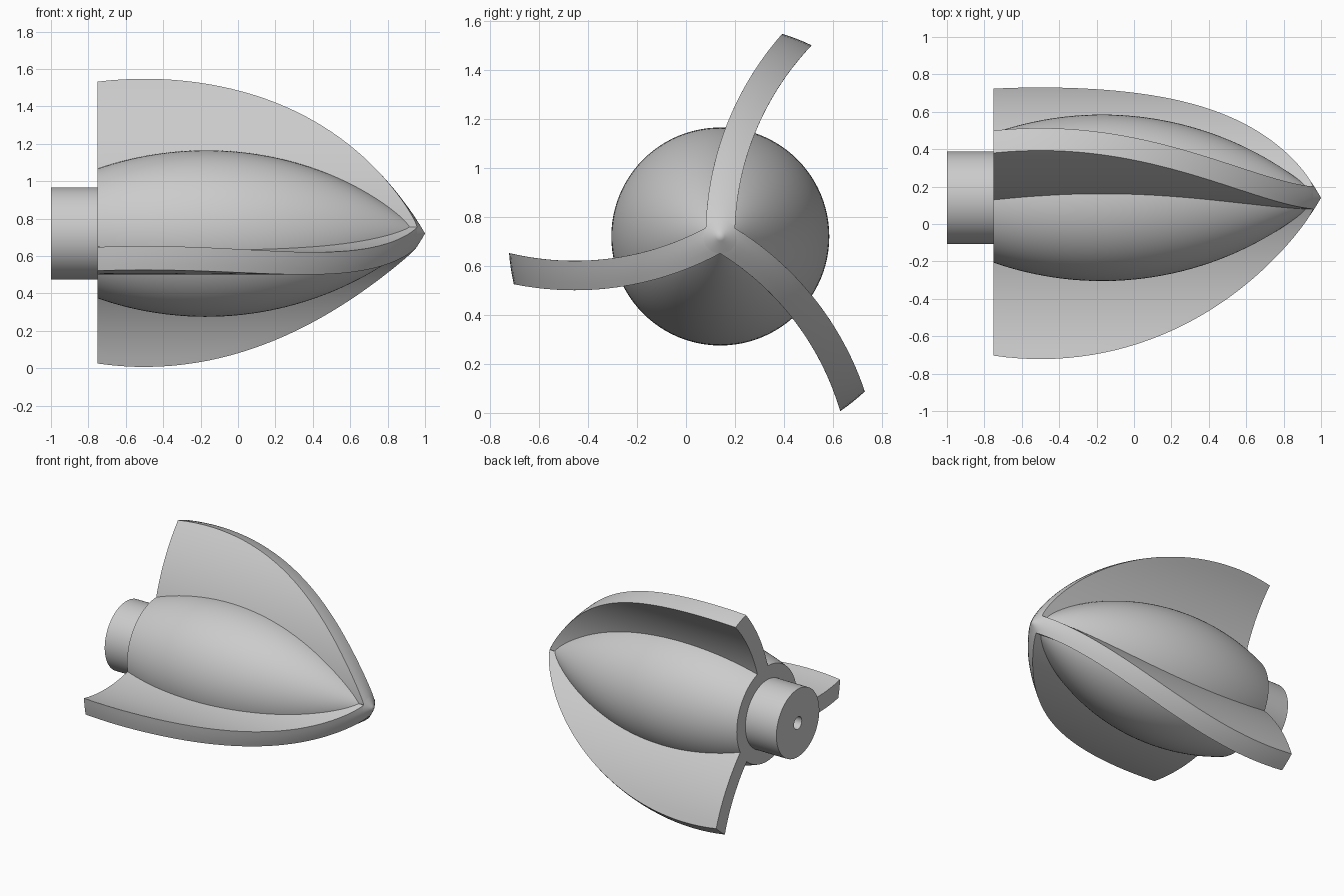
import bpy, bmesh, math
from mathutils import Matrix

cube = bpy.data.objects.get("Cube")
if cube:
    bpy.data.objects.remove(cube, do_unlink=True)

AXIS_Y, AXIS_Z = 0.14, 0.72      # the long axis runs along x
BACK, TIP = -0.75, 1.0
CORE = 0.0695                    # radius where neighbouring fins meet
BEND, OUTER, INNER = 1.19, 1.25, 1.13   # fin bend centre and its two face radii

grey = bpy.data.materials.new("plain grey")
grey.use_nodes = True
grey.diffuse_color = (0.6, 0.6, 0.6, 1)
grey.node_tree.nodes["Principled BSDF"].inputs["Base Color"].default_value = grey.diffuse_color


def ogive(x, crest, height):
    """Radius of a circular arc with its crest at the given x, reaching zero at the tip."""
    length = TIP - crest
    arc = (length ** 2 + height ** 2) / (2 * height)
    return max(0, math.sqrt(arc ** 2 - (x - crest) ** 2) - arc + height)


def body_radius(x):
    return ogive(x, -0.17, 0.445)


def fin_radius(x):
    return ogive(x, -0.5, 0.865)


def finish(bm, name):
    bmesh.ops.remove_doubles(bm, verts=bm.verts, dist=1e-5)
    bmesh.ops.dissolve_degenerate(bm, edges=bm.edges, dist=1e-5)
    bmesh.ops.recalc_face_normals(bm, faces=bm.faces)
    mesh = bpy.data.meshes.new(name)
    bm.to_mesh(mesh)
    bm.free()
    obj = bpy.data.objects.new(name, mesh)
    mesh.materials.append(grey)
    obj.location = (0, AXIS_Y, AXIS_Z)
    bpy.context.collection.objects.link(obj)
    bpy.ops.object.select_all(action='DESELECT')
    obj.select_set(True)
    bpy.context.view_layer.objects.active = obj
    bpy.ops.object.shade_smooth_by_angle(angle=math.radians(30))
    return obj


def lathe(name, profile, sides=96):
    bm = bmesh.new()
    verts = [bm.verts.new((x, 0, r)) for x, r in profile]
    edges = [bm.edges.new(pair) for pair in zip(verts, verts[1:])]
    bmesh.ops.spin(bm, geom=verts + edges, cent=(0, 0, 0), axis=(1, 0, 0),
                   angle=math.tau, steps=sides, use_duplicate=False)
    return finish(bm, name)


# Body with the round shank and its centre hole
steps = 40
curve = [BACK + (TIP - BACK) * i / steps for i in range(steps + 1)]
shank = [(-0.6, 0), (-0.6, 0.045), (-1, 0.045), (-1, 0.247), (BACK, 0.247)]
lathe("body_and_shank", shank + [(x, body_radius(x)) for x in curve])

# Station where the fins merge into the solid nose
low, high = 0.5, TIP
for _ in range(40):
    nose_start = (low + high) / 2
    if fin_radius(nose_start) > CORE:
        low = nose_start
    else:
        high = nose_start
lathe("nose_tip", [(x, fin_radius(x)) for x in
                   (nose_start + (TIP - nose_start) * i / 4 for i in range(5))])


def face_point(rho, arc):
    """Point on a bent fin face at distance rho from the axis."""
    y = (rho ** 2 + BEND ** 2 - arc ** 2) / (2 * BEND)
    return y, math.sqrt(rho ** 2 - y ** 2)


def fin_section(rim, rows=16, rim_steps=4):
    rhos = [CORE + (rim - CORE) * i / rows for i in range(rows + 1)]
    left = [face_point(rho, OUTER) for rho in rhos]
    right = [face_point(rho, INNER) for rho in reversed(rhos)]
    start = math.atan2(left[-1][1], left[-1][0])
    end = math.atan2(right[0][1], right[0][0])
    edge = []
    for i in range(1, rim_steps):
        a = start + (end - start) * i / rim_steps
        edge.append((rim * math.cos(a), rim * math.sin(a)))
    return left + edge + right


# Three bent fins, lofted along the axis
for number in range(3):
    bm = bmesh.new()
    rings = []
    for i in range(steps + 1):
        x = BACK + (nose_start - BACK) * math.sin(math.pi / 2 * i / steps)
        rim = max(fin_radius(x), CORE)
        rings.append([bm.verts.new((x, y, z)) for y, z in fin_section(rim)])
    count = len(rings[0])
    for a, b in zip(rings, rings[1:]):
        for j in range(count):
            k = (j + 1) % count
            bm.faces.new((a[j], a[k], b[k], b[j]))
    bm.faces.new(rings[0])
    bmesh.ops.rotate(bm, verts=bm.verts, cent=(0, 0, 0),
                     matrix=Matrix.Rotation(math.tau * number / 3, 3, 'X'))
    finish(bm, f"fin_{number + 1}")
